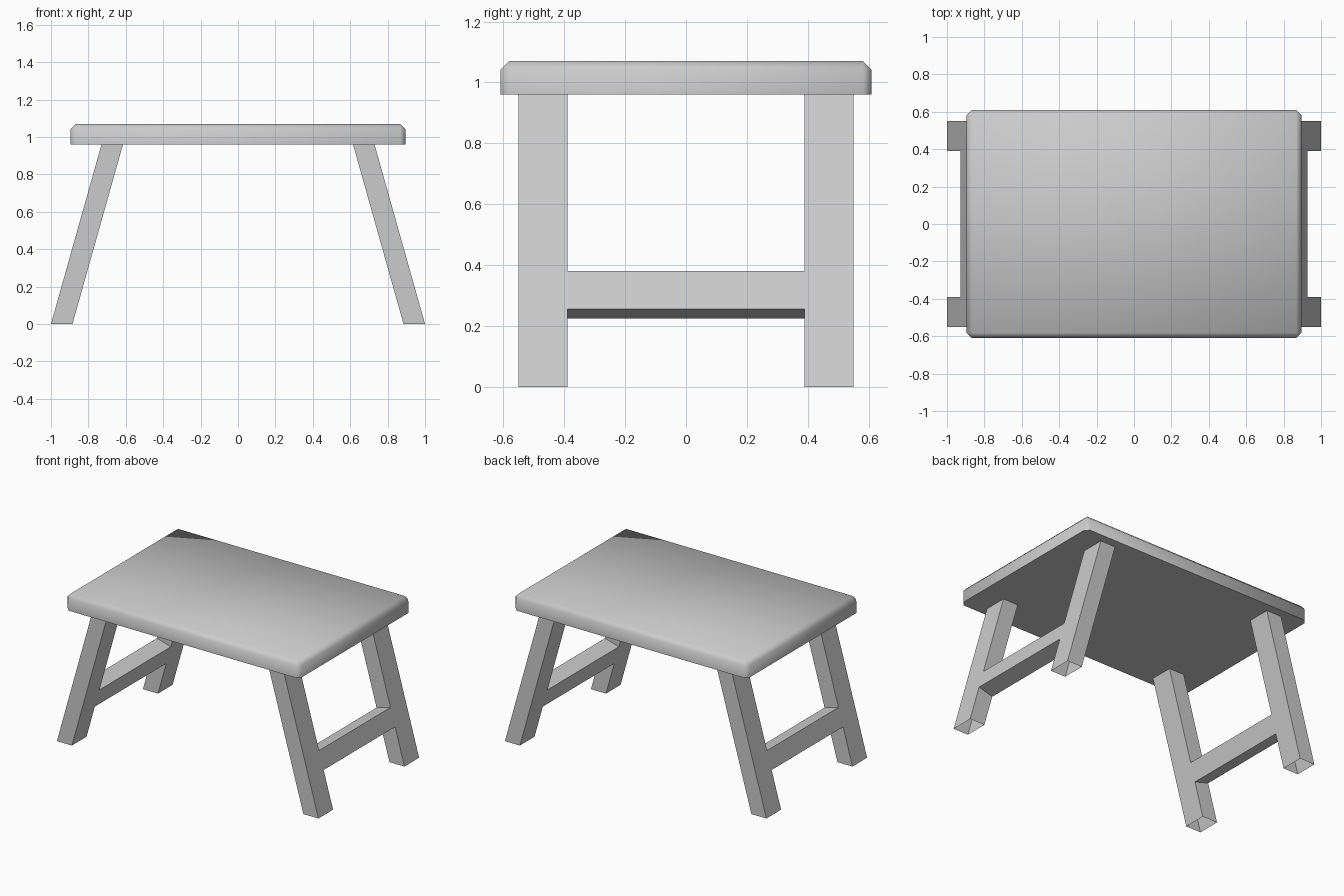
import bpy, bmesh, math

if "Cube" in bpy.data.objects:
    bpy.data.objects.remove(bpy.data.objects["Cube"])

# Shared measurements
LEAN = 0.27 / 0.96          # sideways drift of the legs per unit of height
SEAT_Z, TOP_Z = 0.96, 1.07


def add_object(name, bm):
    mesh = bpy.data.meshes.new(name)
    bm.to_mesh(mesh)
    bm.free()
    obj = bpy.data.objects.new(name, mesh)
    bpy.context.collection.objects.link(obj)
    return obj


# Seat: slab with chamfered top rim and corners, flat sharp underside
bm = bmesh.new()
bmesh.ops.create_cube(bm, size=1)
for v in bm.verts:
    v.co.x *= 1.79
    v.co.y *= 1.22
    v.co.z = TOP_Z if v.co.z > 0 else SEAT_Z
rim = [e for e in bm.edges if any(v.co.z > 1 for v in e.verts)]
bmesh.ops.bevel(bm, geom=rim, offset=0.028, segments=1, affect='EDGES')
seat = add_object("seat", bm)
bpy.context.view_layer.objects.active = seat
seat.select_set(True)
bpy.ops.object.shade_smooth_by_angle(angle=math.radians(60))
seat.select_set(False)


def leg_frame(name, side):
    """H-shaped frame: two leaning legs with open feet, joined by a stretcher."""
    ys = (-0.55, -0.39, 0.39, 0.55)
    outer_z = (0, 0.255, 0.38, SEAT_Z)
    inner_z = (0, 0.225, 0.35, SEAT_Z)
    bm = bmesh.new()

    def grid(foot_x, levels):
        return [[bm.verts.new((side * (foot_x - LEAN * z), y, z)) for z in levels]
                for y in ys]

    outer, inner = grid(1.0, outer_z), grid(0.885, inner_z)
    cells = {(c, r) for c in (0, 2) for r in range(3)} | {(1, 1)}
    for c, r in cells:
        corners = [(c, r), (c + 1, r), (c + 1, r + 1), (c, r + 1)]
        for layer in (outer, inner):
            bm.faces.new([layer[i][j] for i, j in corners])
        # Side walls wherever the neighbouring cell is empty
        for k, (dc, dr) in enumerate([(0, -1), (1, 0), (0, 1), (-1, 0)]):
            r2 = r + dr
            if (c + dc, r2) in cells or not 0 <= r2 <= 2:
                continue
            (a, b), (d, e) = corners[k], corners[(k + 1) % 4]
            bm.faces.new((outer[a][b], outer[d][e], inner[d][e], inner[a][b]))
    for v in [v for v in bm.verts if not v.link_faces]:
        bm.verts.remove(v)
    bmesh.ops.recalc_face_normals(bm, faces=bm.faces[:])
    return add_object(name, bm)


leg_frame("right_leg_frame", 1)
leg_frame("left_leg_frame", -1)
